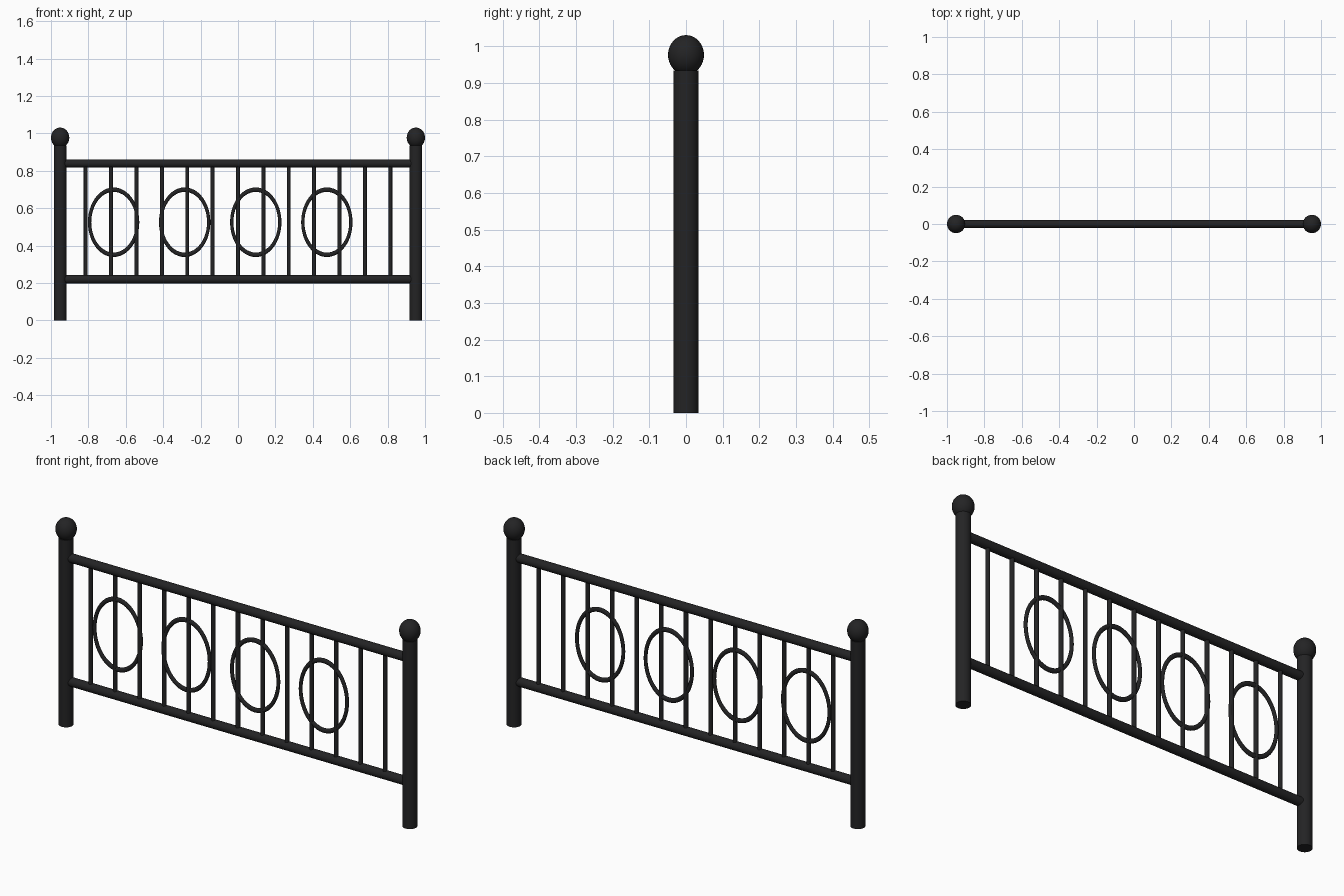
import bpy, math

if "Cube" in bpy.data.objects:
    bpy.data.objects.remove(bpy.data.objects["Cube"])

iron = bpy.data.materials.new("black_iron")
iron.diffuse_color = (0.017, 0.017, 0.018, 1)
iron.use_nodes = True
iron.node_tree.nodes["Principled BSDF"].inputs["Base Color"].default_value = iron.diffuse_color

def finish(name):
    ob = bpy.context.object
    ob.name = name
    ob.data.materials.append(iron)
    bpy.ops.object.shade_smooth_by_angle(angle=math.radians(40))
    return ob

def rod(name, r, length, loc, rot=(0, 0, 0), sides=24):
    bpy.ops.mesh.primitive_cylinder_add(vertices=sides, radius=r, depth=length,
                                        location=loc, rotation=rot)
    return finish(name)

POST_X = 0.951

# Posts with ball finials
for side, s in (("left", -1), ("right", 1)):
    rod(f"{side}_post", 0.034, 0.935, (s * POST_X, 0, 0.4675), sides=32)
    bpy.ops.mesh.primitive_uv_sphere_add(segments=32, ring_count=20, radius=1,
                                         location=(s * POST_X, 0, 0.977))
    bpy.context.object.scale = (0.049, 0.049, 0.054)
    finish(f"{side}_ball_finial")

# Horizontal rails
for name, z in (("top_rail", 0.839), ("bottom_rail", 0.22)):
    rod(name, 0.022, 2 * POST_X, (0, 0, z), (0, math.pi / 2, 0))

# Thirteen evenly spaced balusters between the rails
for i in range(13):
    rod(f"baluster_{i + 1}", 0.0105, 0.619, ((i - 6) * 1.9 / 14, 0, 0.5295), sides=16)

# Four oval rings, stretched upwards
for i in range(4):
    bpy.ops.mesh.primitive_torus_add(major_radius=0.1285, minor_radius=0.0088,
                                     major_segments=48, minor_segments=12,
                                     location=(-0.665 + 0.38 * i, 0, 0.525),
                                     rotation=(math.pi / 2, 0, 0))
    bpy.context.object.scale = (1, 1.355, 1)
    finish(f"oval_ring_{i + 1}")
